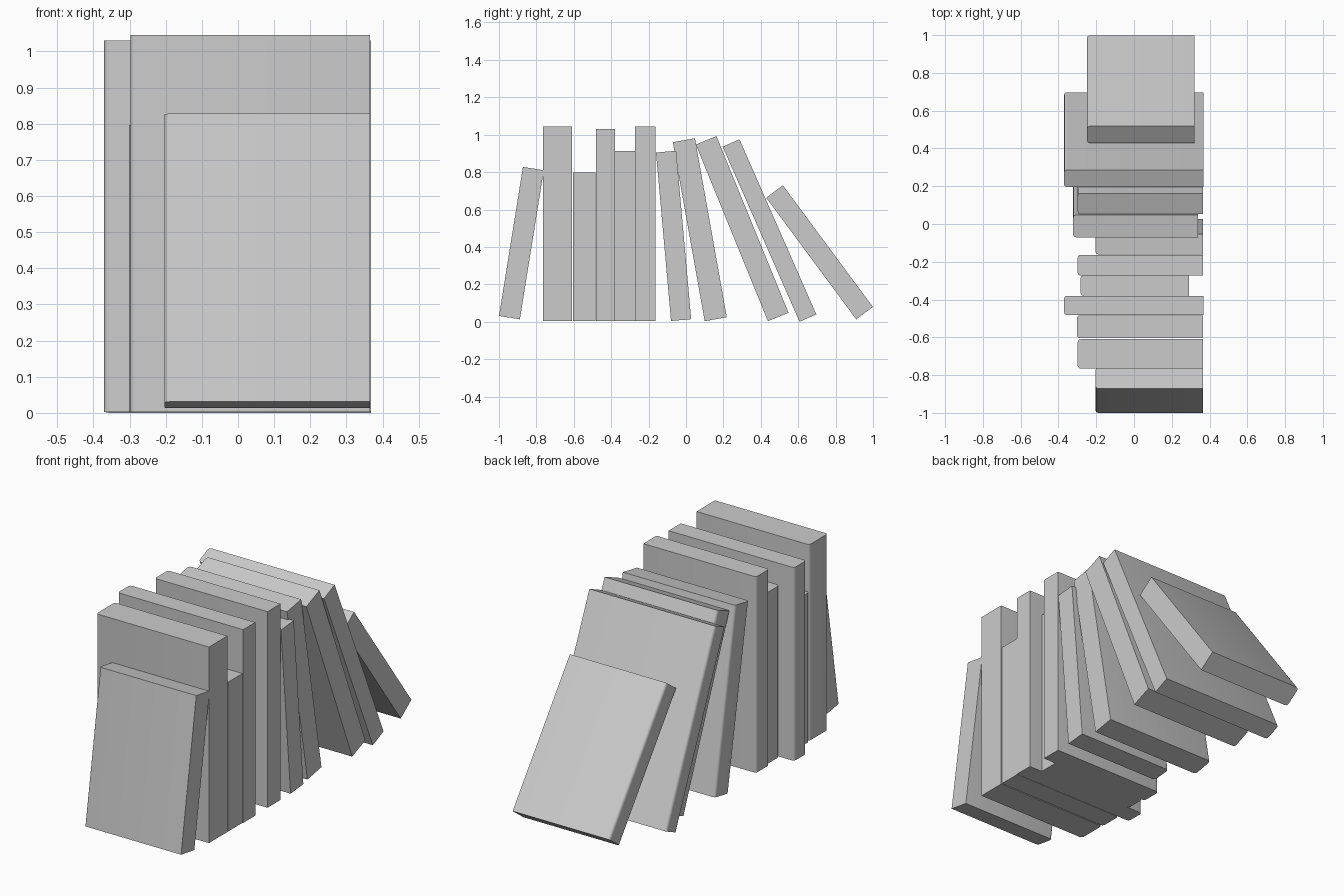
import bpy, bmesh, math
from mathutils import Matrix, Vector

cube = bpy.data.objects.get("Cube")
if cube:
    bpy.data.objects.remove(cube, do_unlink=True)

grey = bpy.data.materials.new("light grey")
grey.use_nodes = True
grey.diffuse_color = (0.6, 0.6, 0.6, 1)
grey.node_tree.nodes["Principled BSDF"].inputs["Base Color"].default_value = (0.6, 0.6, 0.6, 1)


def book(name, x0, x1, y, z, thick, height, lean=0):
    """Book resting on its lower edge at (y, z); positive lean tips it towards the front."""
    bm = bmesh.new()
    bmesh.ops.create_cube(bm, size=1)
    # Positive lean pivots on the front edge, negative lean on the back edge
    side = 0.5 if lean >= 0 else -0.5
    for v in bm.verts:
        v.co = Vector((x0 + (v.co.x + 0.5) * (x1 - x0),
                       (v.co.y + side) * thick,
                       (v.co.z + 0.5) * height))
    # Rounded long edges of the spine
    spine = [e for e in bm.edges
             if all(abs(v.co.x - x0) < 1e-4 for v in e.verts)
             and abs(e.verts[0].co.z - e.verts[1].co.z) > 0.1]
    bmesh.ops.bevel(bm, geom=spine, offset=0.015, segments=3, profile=0.5, affect='EDGES')
    bm.transform(Matrix.Translation((0, y, z)) @ Matrix.Rotation(math.radians(lean), 4, 'X'))
    bmesh.ops.recalc_face_normals(bm, faces=bm.faces)
    mesh = bpy.data.meshes.new(name)
    bm.to_mesh(mesh)
    bm.free()
    mesh.materials.append(grey)
    obj = bpy.data.objects.new(name, mesh)
    bpy.context.collection.objects.link(obj)
    bpy.ops.object.select_all(action='DESELECT')
    obj.select_set(True)
    bpy.context.view_layer.objects.active = obj
    bpy.ops.object.shade_smooth_by_angle(angle=math.radians(35))


# Small book at the front, leaning back on the row
book("front_leaning_book", -0.204, 0.365, -0.888, 0.013, 0.113, 0.807, -9.1)

# Upright books
book("upright_book_1", -0.298, 0.365, -0.765, 0.003, 0.155, 1.042)
book("upright_book_2", -0.302, 0.365, -0.604, 0.003, 0.12, 0.794)
book("upright_book_3", -0.37, 0.368, -0.482, 0.003, 0.102, 1.027)
book("upright_book_4", -0.283, 0.29, -0.38, 0.003, 0.107, 0.911)
book("upright_book_5", -0.298, 0.365, -0.273, 0.003, 0.11, 1.042)

# Books leaning more and more towards the front
book("leaning_book_1", -0.204, 0.365, -0.08, 0.004, 0.108, 0.904, 5.1)
book("leaning_book_2", -0.322, 0.338, 0.1, 0.003, 0.12, 0.972, 10.1)
book("leaning_book_3", -0.298, 0.365, 0.438, 0.003, 0.119, 1.02, 22.2)
book("leaning_book_4", -0.37, 0.368, 0.607, 0.0, 0.098, 1.022, 23.7)
book("leaning_book_5", -0.248, 0.32, 0.91, 0.013, 0.111, 0.809, 36.5)
